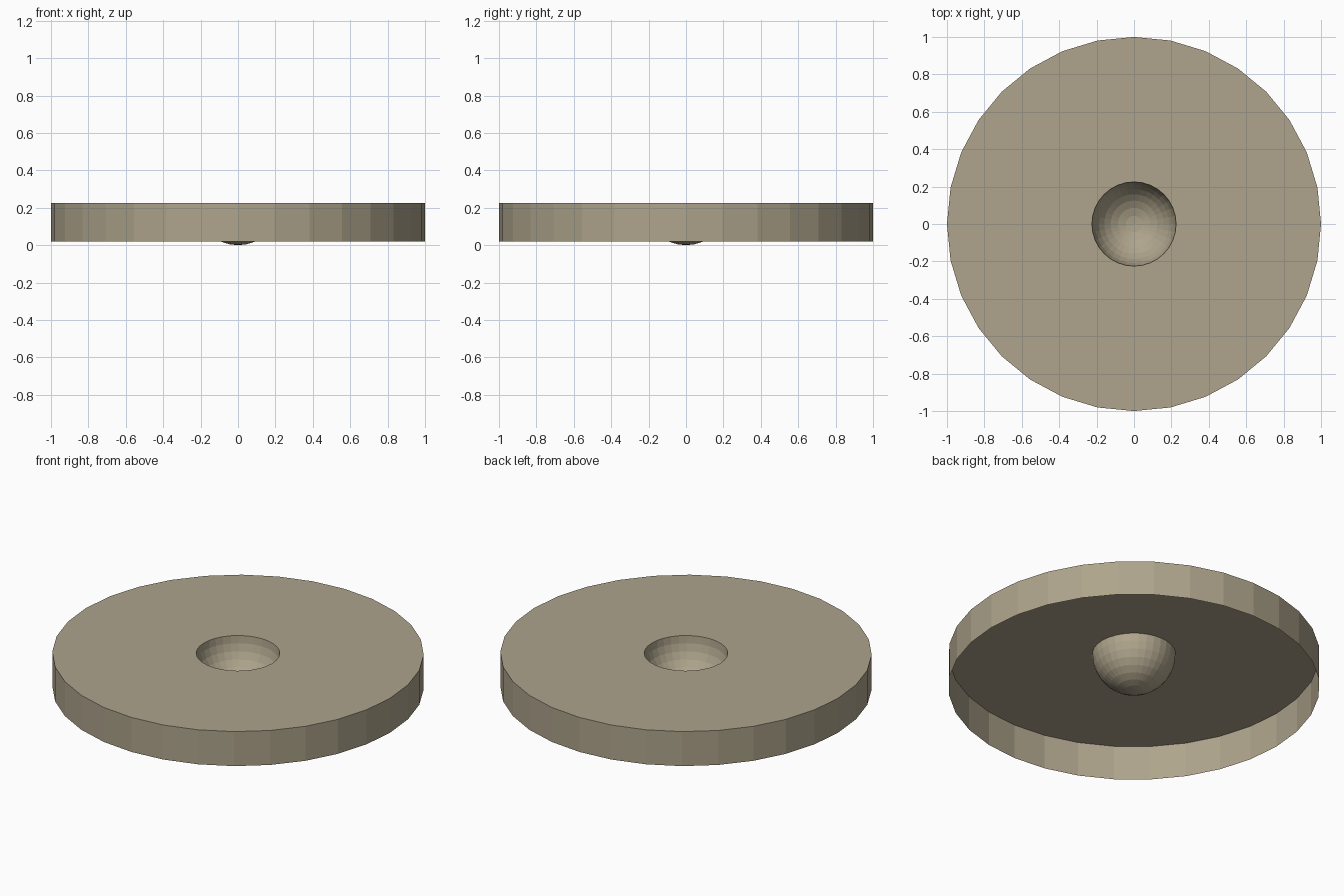
import bpy, bmesh
from math import sin, cos, pi

if "Cube" in bpy.data.objects:
    bpy.data.objects.remove(bpy.data.objects["Cube"])

SIDES = 32
TOP, WALL_BASE, BOWL_R = 0.225, 0.02, 0.225

# Dull olive-brown stone
stone = bpy.data.materials.new("stone")
stone.diffuse_color = (0.425, 0.371, 0.262, 1)
stone.use_nodes = True
stone.node_tree.nodes["Principled BSDF"].inputs["Base Color"].default_value = stone.diffuse_color


def lathe(name, profile):
    """Revolve (radius, z) points round the z axis as a flat-shaded open skin."""
    bm = bmesh.new()
    rings = []
    for r, z in profile:
        if r < 1e-5:
            rings.append([bm.verts.new((0, 0, z))] * SIDES)
        else:
            rings.append([bm.verts.new((r * cos(2 * pi * i / SIDES),
                                        r * sin(2 * pi * i / SIDES), z))
                          for i in range(SIDES)])
    for a, b in zip(rings, rings[1:]):
        for i in range(SIDES):
            j = (i + 1) % SIDES
            quad = [a[i], a[j], b[j], b[i]]
            bm.faces.new(list(dict.fromkeys(quad)))
    mesh = bpy.data.meshes.new(name)
    bm.to_mesh(mesh)
    bm.free()
    mesh.materials.append(stone)
    obj = bpy.data.objects.new(name, mesh)
    bpy.context.collection.objects.link(obj)
    return obj


# Shallow lid: side wall and flat top, open underneath, with the sunken
# half-sphere bowl hanging from the central hole
wall = [(1, WALL_BASE), (1, TOP)]
bowl = [(BOWL_R * cos(k * pi / 16), TOP - BOWL_R * sin(k * pi / 16))
        for k in range(9)]
lathe("basin_disc", wall + bowl)
